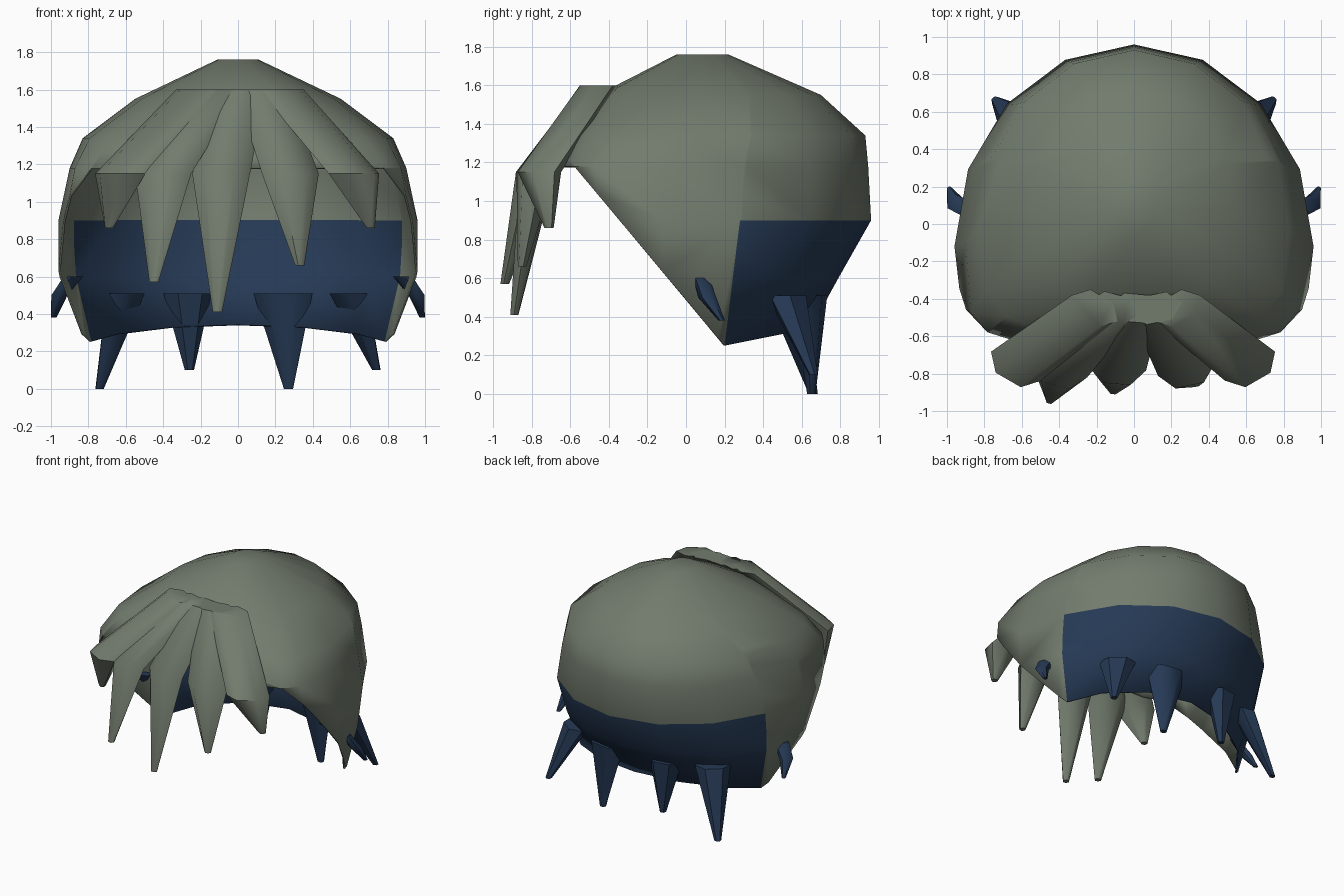
import bpy, bmesh, math
from mathutils import Vector

if "Cube" in bpy.data.objects:
    bpy.data.objects.remove(bpy.data.objects["Cube"], do_unlink=True)


def material(name, rgb):
    m = bpy.data.materials.new(name)
    m.use_nodes = True
    m.diffuse_color = (*rgb, 1)
    m.node_tree.nodes["Principled BSDF"].inputs["Base Color"].default_value = (*rgb, 1)
    return m


OLIVE = material("olive_grey", (0.17, 0.20, 0.155))
NAVY = material("navy_blue", (0.019, 0.042, 0.092))


def loft(rings, close_bottom=True):
    """Skin a stack of counter-clockwise rings, listed from bottom to top."""
    bm = bmesh.new()
    loops = [[bm.verts.new(p) for p in ring] for ring in rings]
    for low, high in zip(loops, loops[1:]):
        for i in range(len(low)):
            j = (i + 1) % len(low)
            bm.faces.new((low[i], low[j], high[j], high[i]))
    bm.faces.new(loops[-1])
    if close_bottom:
        bm.faces.new(loops[0][::-1])
    return bm


def finish(bm, name, mats, angle):
    mesh = bpy.data.meshes.new(name)
    bm.to_mesh(mesh)
    bm.free()
    for m in mats:
        mesh.materials.append(m)
    ob = bpy.data.objects.new(name, mesh)
    bpy.context.collection.objects.link(ob)
    bpy.ops.object.select_all(action="DESELECT")
    ob.select_set(True)
    bpy.context.view_layer.objects.active = ob
    bpy.ops.object.shade_smooth_by_angle(angle=math.radians(angle))
    return ob


# Hair cap: rounded at the back, squarer around the face
def cap_ring(z, half_width, front, back, centre, power, sides=16):
    ring = []
    for i in range(sides):
        t = math.tau * i / sides
        s, c = math.sin(t), math.cos(t)
        e = 2 / power if c < -0.01 else 1
        x = -half_width * math.copysign(abs(s) ** e, s)
        y = centre + (back - centre) * c if c >= 0 else centre - (centre - front) * abs(c) ** e
        ring.append((x, y, z))
    return ring


BRIM, BAND = 1.18, 0.9
cap = loft([
    cap_ring(0.20, 0.89, -0.60, 0.57, -0.12, 3),
    cap_ring(0.60, 0.96, -0.62, 0.79, -0.12, 3),
    cap_ring(BAND, 0.96, -0.64, 0.96, -0.12, 4),
    cap_ring(BRIM, 0.90, -0.65, 0.945, -0.10, 5),
    cap_ring(1.34, 0.83, -0.60, 0.93, -0.02, 3.5),
    cap_ring(1.55, 0.55, -0.46, 0.70, 0.09, 2.4),
    cap_ring(1.76, 0.11, -0.05, 0.22, 0.085, 2),
], close_bottom=False)


def cut(bm, point, normal, clear=False):
    bmesh.ops.bisect_plane(bm, geom=bm.verts[:] + bm.edges[:] + bm.faces[:],
                           plane_co=point, plane_no=normal, clear_inner=clear)


def above(p, point, normal):
    return (p - point).dot(normal) > 0


# Sloping hem, face opening and the painted nape
HEM = Vector((0, 0.2, 0.25))
FACE = Vector((0, 0.93, 0.78))
NAPE = Vector((0, 0.65, -0.08))
cut(cap, HEM, Vector((0, -0.09, 0.45)), clear=True)
cut(cap, HEM, FACE)
opening = [f for f in cap.faces
           if f.calc_center_median().z < BRIM - 0.001
           and not above(f.calc_center_median(), HEM, FACE)]
bmesh.ops.delete(cap, geom=opening, context="FACES")
cut(cap, HEM, NAPE)
for f in cap.faces:
    c = f.calc_center_median()
    f.material_index = int(c.z < BAND and above(c, HEM, NAPE))
cap_ob = finish(cap, "hair_cap", [OLIVE, NAVY], 50)
shell = cap_ob.modifiers.new("thickness", "SOLIDIFY")
shell.thickness = 0.012
shell.offset = -1


# Tapered locks: each section is a flat six-sided ring turned outwards
def section(centre, width, depth, turn):
    outline = [(1, 0), (0.5, 1), (-0.5, 1), (-1, 0), (-0.5, -1), (0.5, -1)]
    ca, sa = math.cos(turn), math.sin(turn)
    x, y, z = centre
    return [(x + u * width * ca - v * depth * sa,
             y + u * width * sa + v * depth * ca, z) for u, v in outline]


def lock(name, mat, sections, turn_degrees, angle=50):
    turn = math.radians(turn_degrees)
    bm = loft([section(c, w, d, turn) for c, w, d in sections])
    return finish(bm, name, [mat], angle)


# Fringe: root x, middle (x, y), tip (x, y, z), turn
fringe = [
    ("fringe_far_right", -0.21, (-0.63, -0.76), (-0.69, -0.71, 0.86), -30),
    ("fringe_right", -0.11, (-0.40, -0.78), (-0.45, -0.94, 0.57), -15),
    ("fringe_middle", 0.01, (-0.09, -0.77), (-0.11, -0.89, 0.41), -5),
    ("fringe_left", 0.12, (0.28, -0.78), (0.33, -0.85, 0.66), 12),
    ("fringe_far_left", 0.23, (0.62, -0.76), (0.71, -0.71, 0.86), 30),
]
for name, root, (mx, my), tip, turn in fringe:
    lock(name, OLIVE, [
        (tip, 0.025, 0.02),
        ((mx, my, 1.15), 0.155, 0.085),
        ((root, -0.45, 1.6), 0.14, 0.075),
    ], turn)

# Nape spikes hanging below the hem
nape = [
    ("nape_spike_far_right", (-0.60, 0.52, 0.51), (-0.74, 0.66, 0.0), 0.13, 40),
    ("nape_spike_right", (-0.27, 0.64, 0.51), (-0.26, 0.66, 0.1), 0.13, 10),
    ("nape_spike_left", (0.24, 0.64, 0.51), (0.27, 0.65, 0.0), 0.16, -10),
    ("nape_spike_far_left", (0.59, 0.52, 0.51), (0.74, 0.66, 0.1), 0.13, -40),
]
for name, top, tip, width, turn in nape:
    lock(name, NAVY, [(tip, 0.025, 0.02), (top, width, 0.08)], turn)

# Small side spikes
for side, sx in (("left", 1), ("right", -1)):
    lock("side_spike_" + side, NAVY, [
        ((sx * 0.985, 0.185, 0.38), 0.015, 0.015),
        ((sx * 0.955, 0.11, 0.50), 0.05, 0.04),
        ((sx * 0.88, 0.08, 0.60), 0.06, 0.03),
    ], sx * -30)
